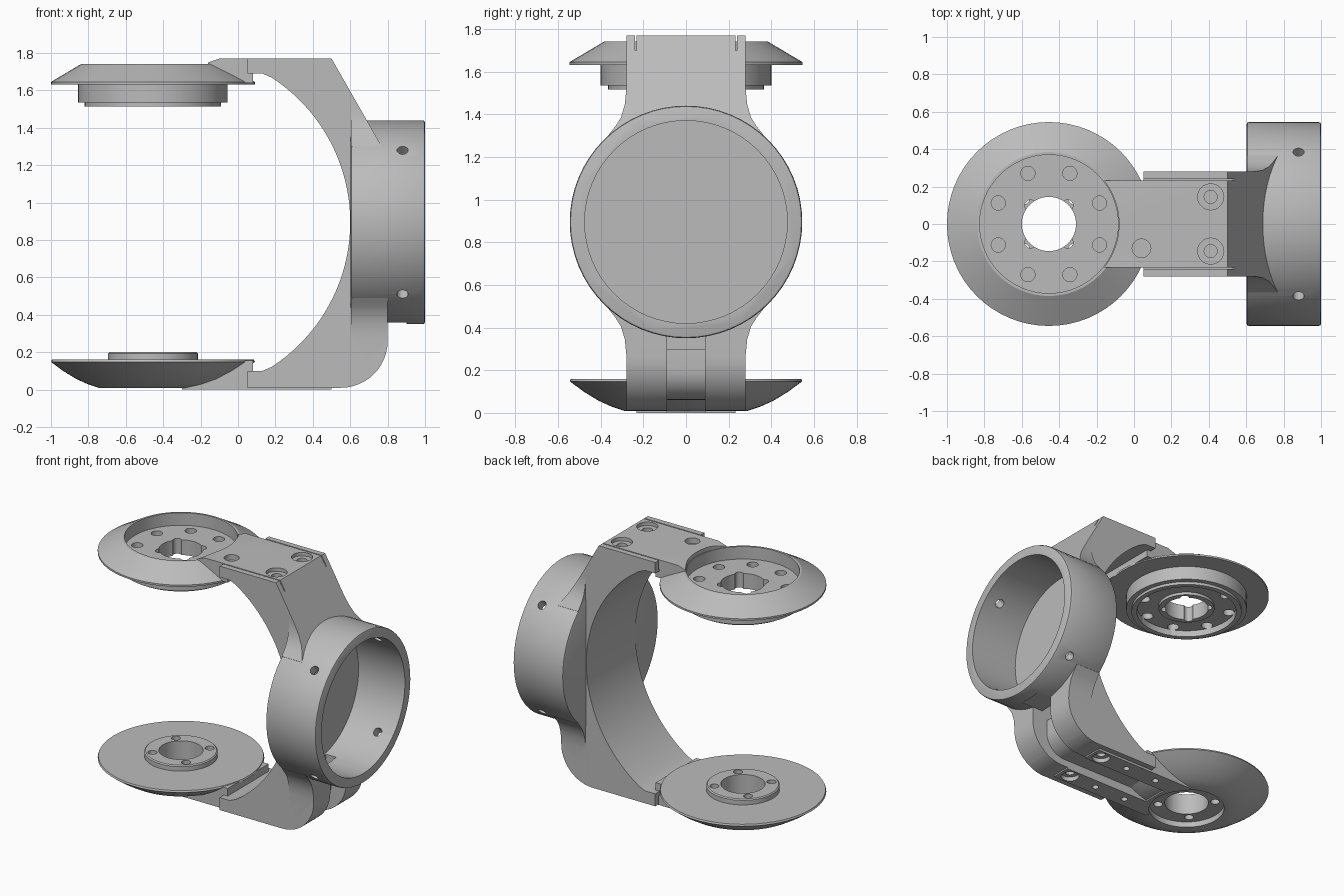
import bpy, bmesh
from math import sin, cos, pi, radians
from mathutils import Matrix, Vector

if "Cube" in bpy.data.objects:
    bpy.data.objects.remove(bpy.data.objects["Cube"])

grey = bpy.data.materials.new("machined_grey")
grey.use_nodes = True
COLOR = (0.5, 0.5, 0.5, 1)
grey.diffuse_color = COLOR
grey.node_tree.nodes["Principled BSDF"].inputs["Base Color"].default_value = COLOR

HUB = -0.455          # x of both round mounts
CUP_Z = 0.895         # height of the cup axis


def finish(name, bm):
    bmesh.ops.recalc_face_normals(bm, faces=bm.faces[:])
    me = bpy.data.meshes.new(name)
    bm.to_mesh(me)
    bm.free()
    me.materials.append(grey)
    ob = bpy.data.objects.new(name, me)
    bpy.context.scene.collection.objects.link(ob)
    return ob


def prism(name, pts, axis, lo, hi):
    """Extrude a flat outline along x (points are y,z) or y (points are x,z)."""
    place = (lambda p, t: (t, p[0], p[1])) if axis == "x" else (lambda p, t: (p[0], t, p[1]))
    bm = bmesh.new()
    a = [bm.verts.new(place(p, lo)) for p in pts]
    b = [bm.verts.new(place(p, hi)) for p in pts]
    bm.faces.new(a)
    bm.faces.new(b)
    for i in range(len(pts)):
        j = (i + 1) % len(pts)
        bm.faces.new((a[i], a[j], b[j], b[i]))
    return finish(name, bm)


def box(x0, x1, half_y, z0, z1):
    return prism("cutter", [(x0, z0), (x1, z0), (x1, z1), (x0, z1)], "y", -half_y, half_y)


def cylinder(center, direction, r, length, seg=20):
    bm = bmesh.new()
    rot = Vector(direction).to_track_quat("Z", "Y").to_matrix().to_4x4()
    bmesh.ops.create_cone(bm, cap_ends=True, segments=seg, radius1=r, radius2=r, depth=length,
                          matrix=Matrix.Translation(center) @ rot)
    return finish("cutter", bm)


def lathe(name, profile, seg=64):
    """Revolve a closed (r, z) outline about the hub axis."""
    bm = bmesh.new()
    rings = [[bm.verts.new((HUB + r * cos(2 * pi * k / seg), r * sin(2 * pi * k / seg), z))
              for r, z in profile] for k in range(seg)]
    n = len(profile)
    for k in range(seg):
        a, b = rings[k], rings[(k + 1) % seg]
        for i in range(n):
            j = (i + 1) % n
            bm.faces.new((a[i], b[i], b[j], a[j]))
    return finish(name, bm)


def boolean(ob, tools, op="DIFFERENCE"):
    for t in tools:
        t.hide_render = True
        m = ob.modifiers.new("bool", "BOOLEAN")
        m.operation, m.solver, m.object = op, "EXACT", t
    dg = bpy.context.evaluated_depsgraph_get()
    dg.update()
    me = bpy.data.meshes.new_from_object(ob.evaluated_get(dg))
    ob.modifiers.clear()
    ob.data = me
    for t in tools:
        bpy.data.objects.remove(t)
    return ob


def arc(cx, cz, r, a0, a1, n):
    return [(cx + r * cos(radians(a0 + (a1 - a0) * i / n)),
             cz + r * sin(radians(a0 + (a1 - a0) * i / n))) for i in range(n + 1)]


# C-shaped arm outline, with a round inner sweep and a rounded lower corner
inner = arc(0.6 - 0.922, CUP_Z, 0.922, -57, 57, 40)
outline = ([(0.05, 0.01)] + arc(0.55, 0.26, 0.25, -90, 0, 12)
           + [(0.8, 1.25), (0.76, 1.315), (0.5, 1.77), (0.05, 1.77), (0.05, 1.69), (0.13, 1.69)]
           + inner[::-1] + [(0.13, 0.1), (0.05, 0.1)])
outline[1] = (0.55, 0.01)
frame = prism("bracket_frame", outline, "y", -0.28, 0.28)

# Flared shoulders that blend the arm into the cup
edge = [(0.28, 0.85), (0.28, 0.62), (0.287, 0.55), (0.305, 0.49), (0.33, 0.45), (0.365, 0.405)]
half = edge + [(y, -d) for y, d in edge[::-1]]
flare = prism("flare", [(y, CUP_Z + d) for y, d in half]
              + [(-y, CUP_Z + d) for y, d in half[::-1]], "x", 0.605, 0.85)
boolean(flare, [prism("cutter", outline, "y", -0.6, 0.6)], "INTERSECT")

# Round cup
cup = cylinder((0.801, 0, CUP_Z), (1, 0, 0), 0.545, 0.398, 64)
bev = cup.modifiers.new("edge", "BEVEL")
bev.width, bev.segments, bev.limit_method = 0.012, 2, "ANGLE"
boolean(cup, [])
boolean(frame, [flare, cup], "UNION")

# Cup cavity, radial screw holes, plate pockets, cable channel and its opening
cuts = [cylinder((0.88, 0, CUP_Z), (1, 0, 0), 0.475, 0.5, 64),
        box(0, 0.6, 0.24, 1.70, 1.9), box(0, 0.5, 0.24, -0.1, 0.07),
        box(0.64, 0.72, 0.09, 0.3, 0.5)]
for sy in (-1, 1):
    for sz in (-1, 1):
        cuts.append(cylinder((0.88, sy * 0.37, CUP_Z + sz * 0.37), (0, sy, sz), 0.03, 0.3))


def channel():
    return prism("cutter", [(-0.18, -0.1), (0.9, -0.1), (0.9, 0.36), (0.68, 0.36)]
                 + arc(0.53, 0.21, 0.15, 0, -90, 8) + [(-0.18, 0.06)], "y", -0.09, 0.09)


boolean(frame, cuts + [channel()])

# Upper plate with counterbored screws
upper_plate = prism("upper_plate", [(-0.2, 1.64), (-0.2, 1.735), (-0.1, 1.77), (0.5, 1.77),
                                    (0.54, 1.70), (0.08, 1.70), (0.08, 1.64)], "y", -0.232, 0.232)
cuts = [cylinder((HUB, 0, 1.7), (0, 0, 1), 0.375, 0.4, 64),
        cylinder((0.04, -0.13, 1.77), (0, 0, 1), 0.05, 0.08)]
for s in (-1, 1):
    cuts += [cylinder((0.41, s * 0.145, 1.77), (0, 0, 1), 0.07, 0.05),
             cylinder((0.41, s * 0.145, 1.77), (0, 0, 1), 0.035, 0.12)]
boolean(upper_plate, cuts)

# Lower plate with rails either side of the channel
lower_plate = prism("lower_plate", [(-0.3, 0), (0.5, 0), (0.5, 0.07), (0.08, 0.07),
                                    (0.08, 0.155), (-0.1, 0.155), (-0.3, 0.06)], "y", -0.232, 0.232)
cuts = [channel(), cylinder((HUB, 0, 0), (0, 0, 1), 0.25, 0.4, 64)]
for s in (-1, 1):
    cuts += [cylinder((0.42, s * 0.16, 0), (0, 0, 1), 0.06, 0.06),
             cylinder((0.42, s * 0.16, 0), (0, 0, 1), 0.03, 0.11)]
    cuts += [cylinder((x, s * 0.16, 0), (0, 0, 1), 0.022, 0.1) for x in (-0.05, 0.2)]
boolean(lower_plate, cuts)

# Upper round mount: dished cone with a stepped collar below
upper_mount = lathe("upper_mount", [
    (0.145, 1.65), (0.37, 1.65), (0.37, 1.74), (0.385, 1.74), (0.545, 1.645), (0.545, 1.632),
    (0.4, 1.632), (0.4, 1.535), (0.365, 1.535), (0.365, 1.515), (0.33, 1.515), (0.33, 1.56),
    (0.185, 1.56), (0.185, 1.54), (0.145, 1.54)])
cuts = []
for k in range(8):
    a = radians(22.5 + 45 * k)
    cuts.append(cylinder((HUB + 0.293 * cos(a), 0.293 * sin(a), 1.6), (0, 0, 1), 0.038, 0.3))
for k in range(4):
    a = radians(45 + 90 * k)
    cuts.append(cylinder((HUB + 0.14 * cos(a), 0.14 * sin(a), 1.6), (0, 0, 1), 0.03, 0.3))
boolean(upper_mount, cuts)

# Lower round mount: shallow saucer with a raised boss
lower_mount = lathe("lower_mount", [
    (0.145, 0.2), (0.232, 0.2), (0.24, 0.193), (0.24, 0.16), (0.54, 0.16), (0.545, 0.148),
    (0.48, 0.1), (0.41, 0.057), (0.35, 0.03), (0.29, 0.01), (0.25, 0.01), (0.25, 0.05),
    (0.145, 0.05)])
cuts = []
for k in range(4):
    a = radians(45 + 90 * k)
    cuts.append(cylinder((HUB + 0.19 * cos(a), 0.19 * sin(a), 0.1), (0, 0, 1), 0.03, 0.4))
boolean(lower_mount, cuts)

# Smooth shading with crisp edges
for ob in (frame, upper_plate, lower_plate, upper_mount, lower_mount):
    ob.data.shade_smooth()
    ob.data.set_sharp_from_angle(angle=radians(25))
